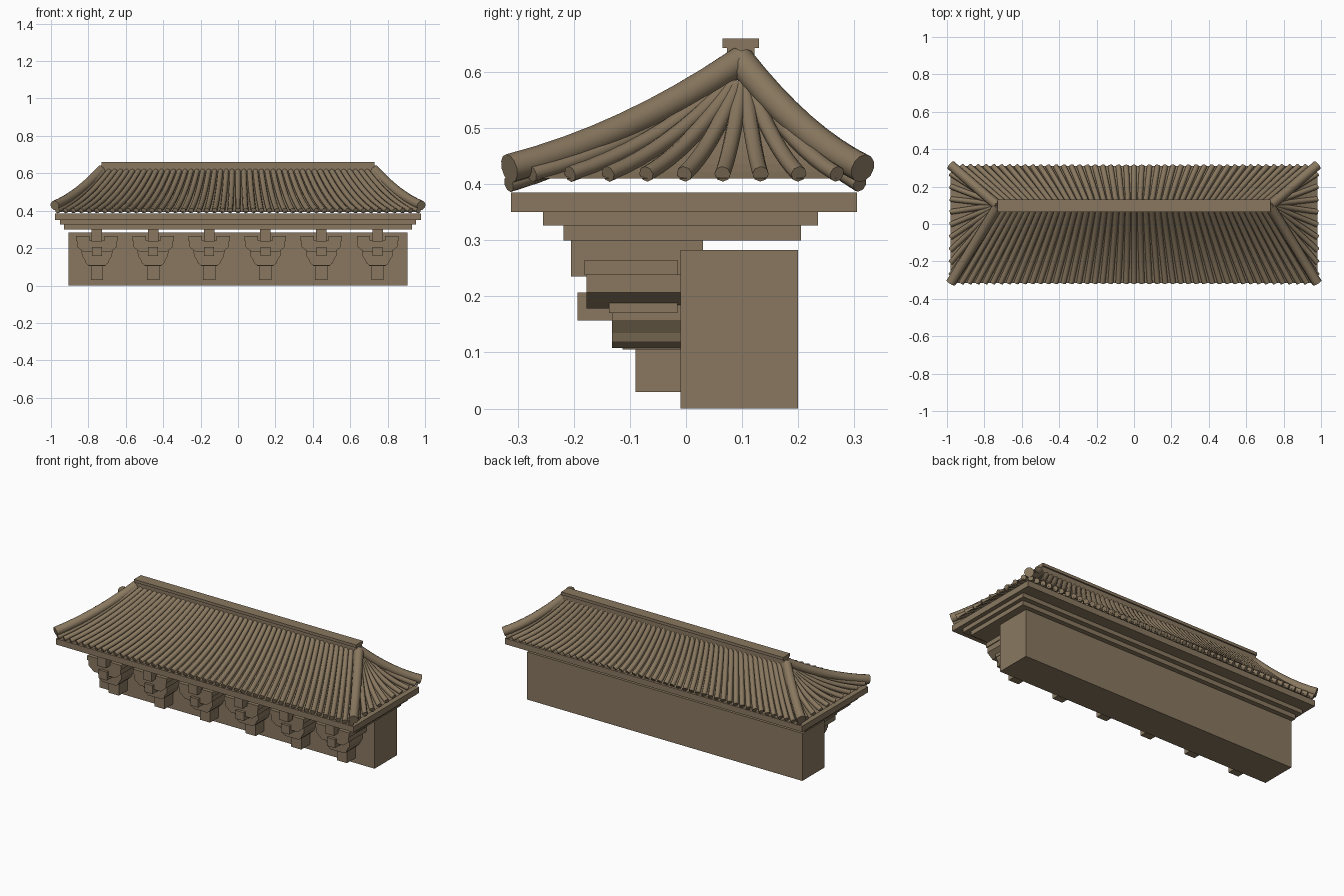
import bpy, bmesh, math
from mathutils import Vector

cube = bpy.data.objects.get("Cube")
if cube:
    bpy.data.objects.remove(cube, do_unlink=True)

# Single weathered brown material
brown = bpy.data.materials.new("weathered_brown")
brown.use_nodes = True
colour = (0.25, 0.187, 0.115, 1)
brown.diffuse_color = colour
brown.node_tree.nodes["Principled BSDF"].inputs["Base Color"].default_value = colour


def add_mesh(name, bm):
    bmesh.ops.recalc_face_normals(bm, faces=bm.faces[:])
    mesh = bpy.data.meshes.new(name)
    bm.to_mesh(mesh)
    bm.free()
    mesh.materials.append(brown)
    obj = bpy.data.objects.new(name, mesh)
    bpy.context.collection.objects.link(obj)
    return obj


def prism(name, half_profile, y0, y1, x=0):
    """Mirror an x/z half profile and extrude it along y."""
    outline = half_profile + [(-px, pz) for px, pz in reversed(half_profile)]
    bm = bmesh.new()
    face = bm.faces.new([bm.verts.new((x + px, y0, pz)) for px, pz in outline])
    new = bmesh.ops.extrude_face_region(bm, geom=[face])["geom"]
    verts = [v for v in new if isinstance(v, bmesh.types.BMVert)]
    bmesh.ops.translate(bm, verts=verts, vec=(0, y1 - y0, 0))
    return add_mesh(name, bm)


def box(name, half_x, y0, y1, z0, z1, x=0):
    return prism(name, [(half_x, z0), (half_x, z1)], y0, y1, x)


def slope_point(eave, top, t):
    """Point on a concave roof line running from eave to top."""
    p = Vector(eave).lerp(Vector(top), t)
    p.z = eave[2] + (top[2] - eave[2]) * (0.55 * t + 0.45 * t * t)
    return p


def tubes(name, lines, radius, resolution):
    """Round tiles that follow the concave roof lines."""
    curve = bpy.data.curves.new(name, "CURVE")
    curve.dimensions = "3D"
    curve.bevel_depth = radius
    curve.bevel_resolution = resolution
    curve.use_fill_caps = True
    for eave, top in lines:
        spline = curve.splines.new("POLY")
        spline.points.add(STEPS)
        for i, point in enumerate(spline.points):
            point.co = (*slope_point(eave, top, i / STEPS), 1)
    curve.materials.append(brown)
    obj = bpy.data.objects.new(name, curve)
    bpy.context.collection.objects.link(obj)
    bpy.ops.object.select_all(action="DESELECT")
    obj.select_set(True)
    bpy.context.view_layer.objects.active = obj
    bpy.ops.object.convert(target="MESH")
    bpy.ops.object.shade_smooth_by_angle(angle=math.radians(50))


def sheet(name, lines, drop):
    """Roof surface beneath the tiles, spanning the outermost lines."""
    bm = bmesh.new()
    rows = []
    for eave, top in (lines[0], lines[-1]):
        rows.append([bm.verts.new(slope_point(eave, top, i / STEPS) - Vector((0, 0, drop)))
                     for i in range(STEPS + 1)])
    for i in range(STEPS):
        bm.faces.new((rows[0][i], rows[1][i], rows[1][i + 1], rows[0][i + 1]))
    add_mesh(name, bm)


STEPS = 8

# Wall and stepped eave slabs
box("wall", 0.905, -0.01, 0.20, 0, 0.283)
box("lower_cornice", 0.93, -0.218, 0.205, 0.30, 0.326)
box("middle_cornice", 0.953, -0.255, 0.235, 0.326, 0.35)
box("upper_cornice", 0.978, -0.312, 0.305, 0.35, 0.385)

# Row of six wall brackets
lower_arm = [(0.045, 0.108), (0.06, 0.12), (0.065, 0.135), (0.08, 0.158), (0.08, 0.185)]
upper_arm = [(0.07, 0.178), (0.085, 0.19), (0.106, 0.207), (0.106, 0.24)]
for i in range(6):
    cx = -0.754 + 0.3 * i
    box("bracket_base", 0.033, -0.09, -0.01, 0.03, 0.105, cx)
    box("bracket_pad", 0.045, -0.113, -0.01, 0.105, 0.117, cx)
    prism("bracket_lower_arm", lower_arm, -0.132, -0.01, cx)
    prism("bracket_upper_arm", upper_arm, -0.177, -0.01, cx)
    box("bracket_tongue", 0.027, -0.193, -0.01, 0.157, 0.207, cx)
    box("bracket_beam", 0.028, -0.205, 0.03, 0.235, 0.30, cx)
    for side in (-1, 1):
        box("bracket_lower_cap", 0.023, -0.137, -0.015, 0.17, 0.188, cx + side * 0.06)
        box("bracket_upper_cap", 0.036, -0.181, -0.015, 0.238, 0.265, cx + side * 0.075)

# Long front and back roof slopes
for name, eave_y, top_y in (("front", -0.316, 0.08), ("back", 0.31, 0.11)):
    lines = []
    for i in range(47):
        s = i / 23 - 1
        lines.append(((s * 0.965, eave_y, 0.4), (s * 0.72, top_y, 0.612)))
    tubes(name + "_roof_tiles", lines, 0.0145, 2)
    sheet(name + "_roof_sheet", lines, 0.006)

# Short end slopes, fanning out from the ridge ends
for name, side in (("left", 1), ("right", -1)):
    lines = []
    for i in range(9):
        s = i / 4 - 1
        lines.append(((side * 0.98, -0.003 + s * 0.272, 0.418),
                      (side * 0.75, 0.09 + s * 0.032, 0.575)))
    tubes(name + "_roof_tiles", lines, 0.0145, 2)
    sheet(name + "_roof_sheet", lines, 0.008)

# Ridge beam and four corner ridges
box("ridge_base", 0.73, 0.073, 0.122, 0.59, 0.645)
box("ridge_cap", 0.73, 0.065, 0.13, 0.643, 0.66)
hips = [((sx * 0.98, ey, 0.428), (sx * 0.728, 0.097, 0.62))
        for sx in (-1, 1) for ey in (-0.315, 0.315)]
tubes("corner_ridges", hips, 0.026, 4)
